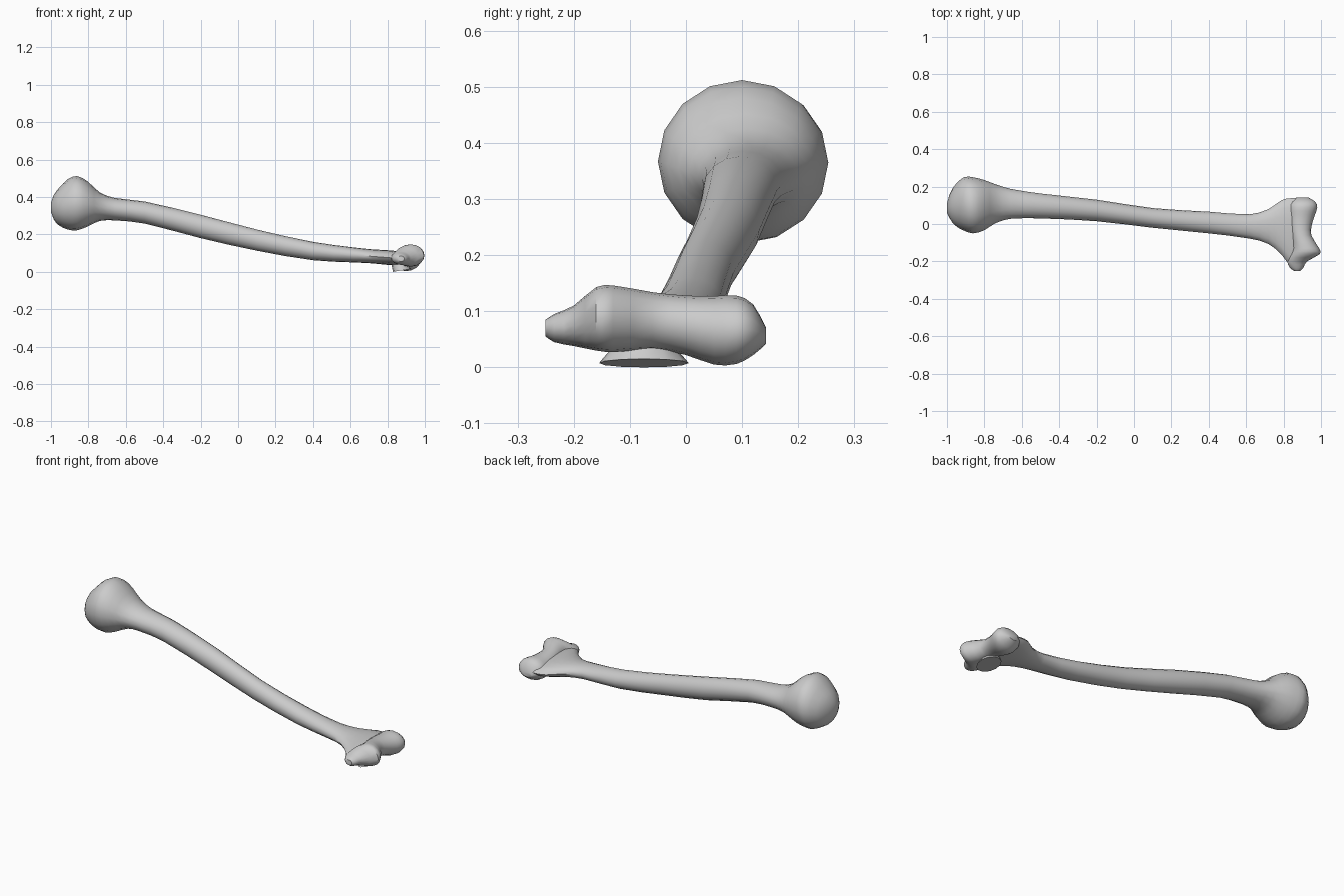
import bpy
import bmesh
import math
from mathutils import Vector

default_cube = bpy.data.objects.get("Cube")
if default_cube:
    bpy.data.objects.remove(default_cube, do_unlink=True)

bone = bpy.data.materials.new("bone grey")
bone.use_nodes = True
bone.diffuse_color = (0.6, 0.6, 0.6, 1)
bone.node_tree.nodes["Principled BSDF"].inputs["Base Color"].default_value = (0.6, 0.6, 0.6, 1)


def spline(rows, steps):
    """Fill in smooth rows between the given section rows."""
    rows = [Vector(r) for r in rows]
    out = []
    for i in range(len(rows) - 1):
        a, b = rows[i], rows[i + 1]
        before = rows[max(i - 1, 0)]
        after = rows[min(i + 2, len(rows) - 1)]
        for k in range(steps):
            t = k / steps
            # tangents scaled for the uneven spacing of the sections
            gap = b[0] - a[0]
            ta = (b - before) * (gap / (b[0] - before[0]))
            tb = (after - a) * (gap / (after[0] - a[0]))
            s, u = t * t * (3 - 2 * t), 1 - t
            row = a * (1 - s) + b * s + ta * (t * u * u) - tb * (t * t * u)
            row[0] = a[0] + gap * t
            out.append(row)
    return out + [rows[-1]]


def loft(name, rows, place, steps=2, sides=16, angle=40):
    """Skin oval sections; each row is position, low/high of u, low/high of v."""
    bm = bmesh.new()
    rings = []
    for pos, u0, u1, v0, v1 in spline(rows, steps):
        ring = []
        for k in range(sides):
            a = math.tau * k / sides
            u = (u0 + u1) / 2 + (u1 - u0) / 2 * math.cos(a)
            v = (v0 + v1) / 2 + (v1 - v0) / 2 * math.sin(a)
            ring.append(bm.verts.new(place(pos, u, v)))
        rings.append(ring)
    for r, s in zip(rings, rings[1:]):
        for k in range(sides):
            n = (k + 1) % sides
            bm.faces.new((r[k], r[n], s[n], s[k]))
    bm.faces.new(rings[0])
    bm.faces.new(rings[-1])
    bmesh.ops.recalc_face_normals(bm, faces=bm.faces)
    mesh = bpy.data.meshes.new(name)
    bm.to_mesh(mesh)
    bm.free()
    mesh.materials.append(bone)
    obj = bpy.data.objects.new(name, mesh)
    bpy.context.collection.objects.link(obj)
    bpy.ops.object.select_all(action='DESELECT')
    obj.select_set(True)
    bpy.context.view_layer.objects.active = obj
    bpy.ops.object.shade_smooth_by_angle(angle=math.radians(angle))
    return obj


# Ball head, tapering shaft and flared lower end: x, y range, z range
loft("head_and_shaft", [
    (-1, .06, .11, .32, .37),
    (-.985, .03, .16, .28, .41),
    (-.96, -.005, .205, .25, .445),
    (-.91, -.035, .25, .226, .495),
    (-.86, -.05, .25, .222, .512),
    (-.8, -.033, .235, .244, .48),
    (-.74, .005, .212, .272, .425),
    (-.66, .028, .188, .275, .395),
    (-.5, .03, .163, .258, .376),
    (-.2, .015, .13, .18, .305),
    (.1, -.02, .085, .113, .226),
    (.4, -.05, .066, .062, .16),
    (.62, -.078, .052, .05, .13),
    (.72, -.107, .08, .045, .12),
    (.79, -.165, .128, .038, .116),
    (.84, -.228, .138, .035, .112),
    (.88, -.235, .135, .04, .105),
    (.91, -.17, .11, .05, .095),
], lambda p, u, v: (p, u, v))

# Spool-shaped joint across the lower end: y, x range, z range
loft("elbow_joint", [
    (-.25, .855, .89, .055, .085),
    (-.235, .835, .905, .045, .095),
    (-.2, .82, .925, .038, .11),
    (-.16, .84, .995, .03, .143),
    (-.13, .85, .99, .027, .146),
    (-.06, .84, .948, .032, .134),
    (0, .83, .952, .022, .128),
    (.05, .825, .968, .005, .127),
    (.09, .825, .98, .006, .128),
    (.12, .84, .968, .022, .112),
    (.143, .87, .93, .042, .07),
], lambda p, u, v: (u, p, v))

# Flared pad under the joint, cut off flat with a slight tilt
loft("underside_pad", [
    (0, .83, .925, -.155, .005),
    (.025, .825, .91, -.135, -.015),
    (.06, .82, .9, -.11, -.035),
], lambda p, u, v: (u, v, p + (u - .83) * .16), steps=1, sides=12)
